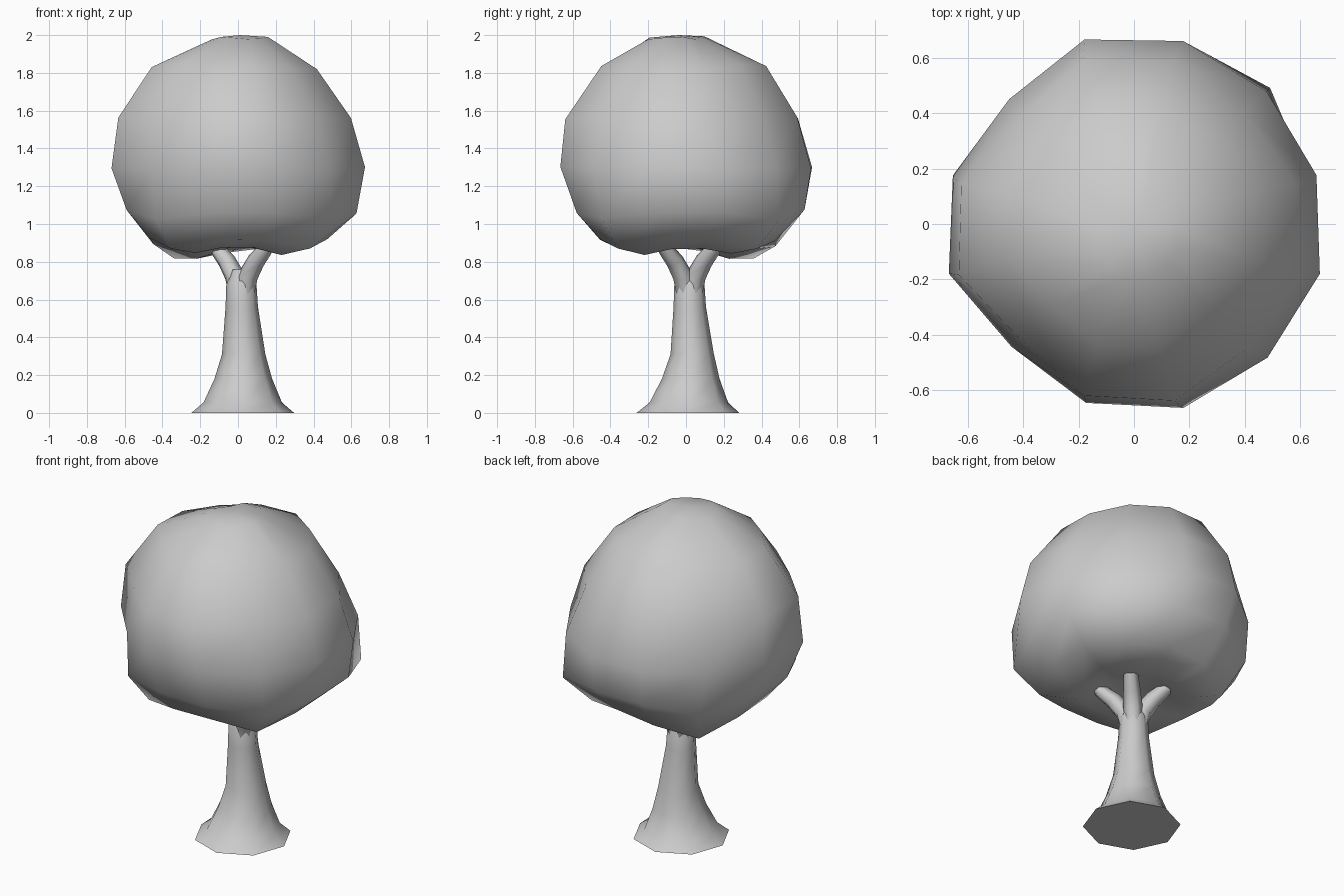
import bpy, bmesh, random
from math import sin, cos, pi, radians
from mathutils import Vector

if "Cube" in bpy.data.objects:
    bpy.data.objects.remove(bpy.data.objects["Cube"])

random.seed(4)


def loft(name, rings, bottom=None, top=None, angle=180):
    """Skin a list of equal-length rings; close ends with a pole or an n-gon."""
    bm = bmesh.new()
    loops = [[bm.verts.new(p) for p in r] for r in rings]
    n = len(loops[0])
    for a, b in zip(loops, loops[1:]):
        for i in range(n):
            j = (i + 1) % n
            bm.faces.new((a[i], a[j], b[j], b[i]))
    for loop, pole in ((loops[0], bottom), (loops[-1], top)):
        if pole is None:
            bm.faces.new(loop)
        else:
            c = bm.verts.new(pole)
            for i in range(n):
                bm.faces.new((loop[i], loop[(i + 1) % n], c))
    bmesh.ops.recalc_face_normals(bm, faces=bm.faces[:])
    me = bpy.data.meshes.new(name)
    bm.to_mesh(me)
    bm.free()
    ob = bpy.data.objects.new(name, me)
    bpy.context.collection.objects.link(ob)
    bpy.ops.object.select_all(action='DESELECT')
    ob.select_set(True)
    bpy.context.view_layer.objects.active = ob
    bpy.ops.object.shade_smooth_by_angle(angle=radians(angle))
    return ob


# Trunk: flared octagon profile (z, radius, centre x, centre y)
trunk = [(0, .272, .025, .01), (.055, .208, .025, .015), (.18, .153, .028, .025),
         (.31, .115, .03, .033), (.56, .086, .02, .02), (.68, .08, .018, .018),
         (.76, .045, .018, .018)]
loft("trunk", [[(cx + r * cos(pi * k / 4 + .05), cy + r * sin(pi * k / 4 + .05), z)
                for k in range(8)] for z, r, cx, cy in trunk], angle=65)

# Branches: three tapered tubes spreading out of the trunk top
for k, deg in enumerate((45, 135, 315)):
    d = Vector((cos(radians(deg)), sin(radians(deg)), 0))
    side = Vector((-d.y, d.x, 0))
    rings = []
    for dist, z, r in ((.02, .60, .05), (.045, .72, .056), (.11, .805, .048),
                       (.19, .875, .04), (.26, .97, .03)):
        tilt = min(1, dist * 5)
        up = (Vector((0, 0, 1)) * tilt - d * (1 - .6 * tilt)).normalized()
        c = Vector((.018, .018, z)) + d * dist
        rings.append([c + side * r * cos(pi * i / 3) + up * r * sin(pi * i / 3)
                      for i in range(6)])
    loft(f"branch_{k + 1}", rings, angle=65)

# Canopy: uneven ball with four lobes low on the diagonals and a hollow underside
outline = [.69, .67, .69, .69, .635, .685, .695, .625, .675, .695, .675, .695]
# z, radius factor, centre x, centre y, lobe strength
levels = [(.88, .26, .01, .01, .4), (.865, .46, 0, .01, .9), (.905, .72, .01, .01, 1.3),
          (1.05, .93, .025, .025, 1.1), (1.30, 1, 0, 0, .15), (1.56, .91, -.02, -.02, -.25),
          (1.83, .645, -.02, -.01, -.2), (1.985, .22, .01, -.05, 0)]
rings = []
for z, f, cx, cy, lobe in levels:
    ring = []
    for k in range(12):
        a = pi * k / 6 + pi / 12
        w = -cos(4 * a) * lobe
        low = lobe if z < 1.1 else 0
        back_left = max(0, cos(a - radians(130))) ** 3 * low
        front_left = max(0, cos(a - radians(225))) ** 8 * low
        r = outline[k] * f * (1 + .06 * w + .055 * front_left + random.uniform(-.006, .006))
        zz = z - .028 * w - .035 * back_left * (z < 1) + random.uniform(-.01, .01)
        ring.append((cx + r * cos(a), cy + r * sin(a), min(zz, 2)))
    rings.append(ring)
loft("canopy", rings, bottom=(.02, .02, .9), top=(.01, -.04, 2))
